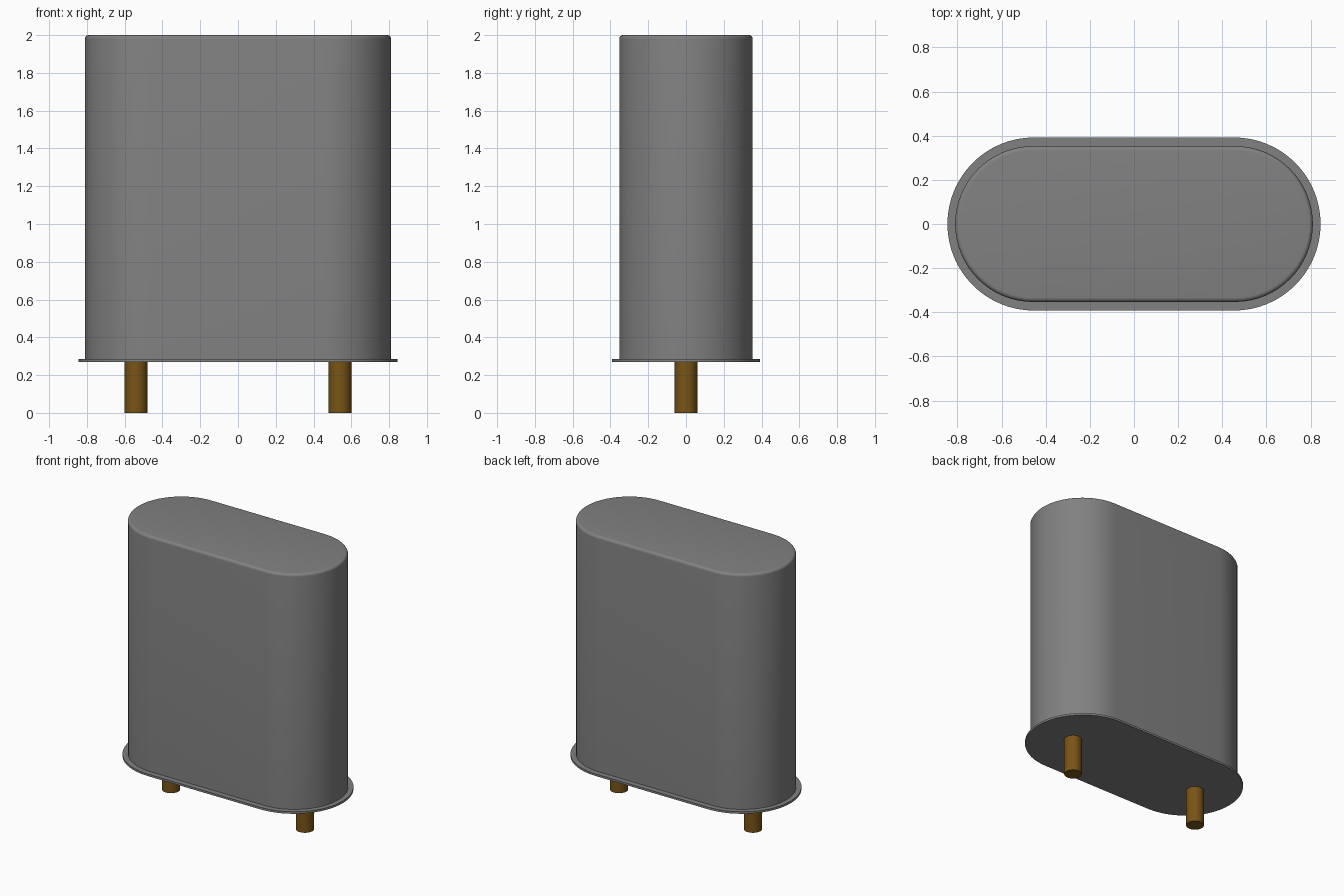
import bpy
import bmesh
from math import sin, cos, pi, radians

cube = bpy.data.objects.get("Cube")
if cube:
    bpy.data.objects.remove(cube, do_unlink=True)


def make_material(name, colour):
    mat = bpy.data.materials.new(name)
    mat.use_nodes = True
    mat.diffuse_color = colour
    mat.node_tree.nodes["Principled BSDF"].inputs["Base Color"].default_value = colour
    return mat


def stadium(half_straight, radius, steps=32):
    """Outline with two straight sides and two round ends."""
    points = []
    for side, start in ((1, -pi / 2), (-1, pi / 2)):
        for i in range(steps + 1):
            a = start + pi * i / steps
            points.append((side * half_straight + radius * cos(a), radius * sin(a)))
    return points


def loft(name, half_straight, profile, mat):
    """Skin stadium or round rings through (radius, z) pairs and cap both ends."""
    bm = bmesh.new()
    rings = [[bm.verts.new((x, y, z)) for x, y in stadium(half_straight, r)]
             for r, z in profile]
    n = len(rings[0])
    for low, high in zip(rings, rings[1:]):
        for i in range(n):
            j = (i + 1) % n
            bm.faces.new((low[i], low[j], high[j], high[i]))
    bm.faces.new(rings[0][::-1])
    bm.faces.new(rings[-1])
    mesh = bpy.data.meshes.new(name)
    bm.to_mesh(mesh)
    bm.free()
    obj = bpy.data.objects.new(name, mesh)
    bpy.context.collection.objects.link(obj)
    mesh.materials.append(mat)
    smooth(obj)
    return obj


def smooth(obj):
    bpy.ops.object.select_all(action="DESELECT")
    obj.select_set(True)
    bpy.context.view_layer.objects.active = obj
    bpy.ops.object.shade_smooth_by_angle(angle=radians(35))


grey = make_material("grey metal", (0.22, 0.22, 0.22, 1))
brass = make_material("dark brass", (0.19, 0.09, 0.008, 1))

# Can with a rounded top rim
body_r, top, fillet = 0.353, 2.0, 0.02
rim = [(body_r - fillet + fillet * cos(a), top - fillet + fillet * sin(a))
       for a in (pi / 2 * i / 5 for i in range(6))]
loft("can_body", 0.457, [(body_r, 0.28)] + rim, grey)

# Thin base flange
loft("base_flange", 0.453, [(0.392, 0.27), (0.392, 0.285)], grey)

# Two contact pins
for side, x in (("left", 0.54), ("right", -0.54)):
    bpy.ops.mesh.primitive_cylinder_add(vertices=32, radius=0.06, depth=0.275,
                                        location=(x, 0, 0.1375))
    pin = bpy.context.object
    pin.name = side + "_pin"
    pin.data.materials.append(brass)
    smooth(pin)
